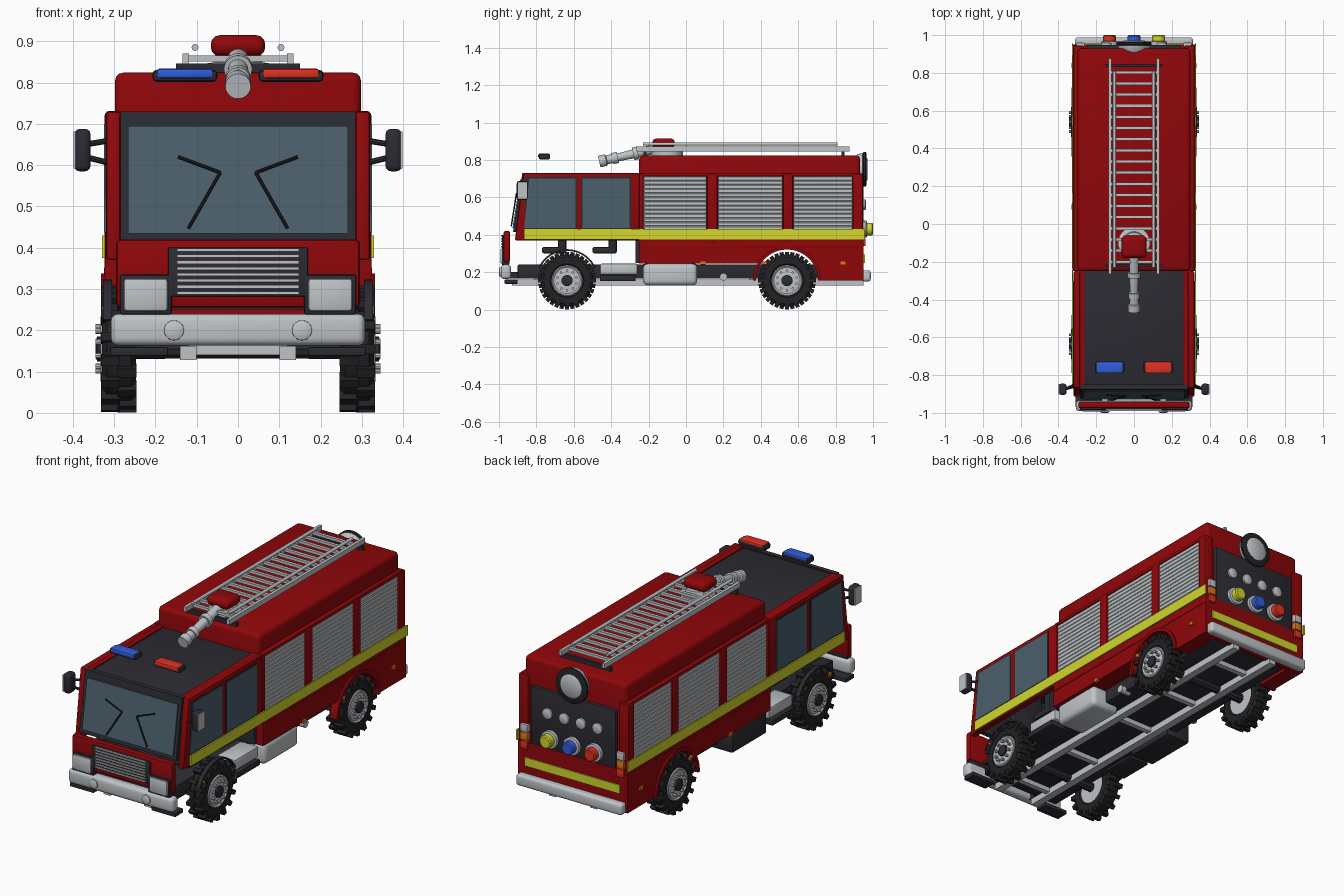
import bpy, bmesh, math
from mathutils import Vector, Matrix

def material(name, r, g, b):
    m = bpy.data.materials.new(name)
    m.diffuse_color = (r, g, b, 1)
    return m

RED = material("body red", 0.28, 0.002, 0.003)
SILVER = material("silver", 0.52, 0.55, 0.57)
DARK = material("dark grey", 0.024, 0.024, 0.032)
BLACK = material("tyre black", 0.016, 0.016, 0.018)
GLASS = material("window glass", 0.07, 0.115, 0.15)
YELLOW = material("stripe yellow", 0.64, 0.68, 0.025)
BLUE = material("beacon blue", 0.03, 0.11, 0.70)
LAMP = material("lamp red", 0.75, 0.03, 0.015)
ORANGE = material("marker orange", 0.75, 0.19, 0.01)

def finish(bm, name, mat):
    bmesh.ops.recalc_face_normals(bm, faces=bm.faces)
    me = bpy.data.meshes.new(name)
    bm.to_mesh(me)
    bm.free()
    me.materials.append(mat)
    ob = bpy.data.objects.new(name, me)
    bpy.context.collection.objects.link(ob)
    return ob

def add_box(bm, x, y, z, m=None):
    s = Matrix.Diagonal((x[1] - x[0], y[1] - y[0], z[1] - z[0], 1))
    t = Matrix.Translation(((x[0] + x[1]) / 2, (y[0] + y[1]) / 2, (z[0] + z[1]) / 2))
    bmesh.ops.create_cube(bm, size=1, matrix=(m or Matrix()) @ t @ s)

def boxes(name, mat, items, bevel=0.0, seg=2):
    bm = bmesh.new()
    for it in items:
        add_box(bm, *it)
    if bevel:
        bmesh.ops.bevel(bm, geom=bm.edges[:], offset=bevel, segments=seg, affect='EDGES', profile=0.5)
    return finish(bm, name, mat)

def box(name, mat, x, y, z, bevel=0.0, seg=2):
    return boxes(name, mat, [(x, y, z)], bevel, seg)

def sx(s, a, b):
    return (a, b) if s > 0 else (-b, -a)

def pair(name, mat, x, y, z, bevel=0.0):
    return boxes(name, mat, [(sx(s, *x), y, z) for s in (1, -1)], bevel)

def prism(name, mat, pts, x, bevel=0.0):
    # extrude a (y, z) outline across x
    bm = bmesh.new()
    f = bm.faces.new([bm.verts.new((x[0], p[0], p[1])) for p in pts])
    r = bmesh.ops.extrude_face_region(bm, geom=[f])
    bmesh.ops.translate(bm, vec=(x[1] - x[0], 0, 0), verts=[v for v in r['geom'] if isinstance(v, bmesh.types.BMVert)])
    if bevel:
        bmesh.ops.bevel(bm, geom=bm.edges[:], offset=bevel, segments=2, affect='EDGES', profile=0.5)
    return finish(bm, name, mat)

def lathe(name, mat, origin, axis, prof, n=32):
    # prof: (distance along axis, radius)
    q = Vector(axis).to_track_quat('Z', 'Y')
    o = Vector(origin)
    bm = bmesh.new()
    rings = [[bm.verts.new(o + q @ Vector((r * math.cos(2 * math.pi * i / n), r * math.sin(2 * math.pi * i / n), d)))
              for i in range(n)] for d, r in prof]
    for a, b in zip(rings, rings[1:]):
        for i in range(n):
            bm.faces.new((a[i], a[(i + 1) % n], b[(i + 1) % n], b[i]))
    bm.faces.new(rings[0])
    bm.faces.new(rings[-1])
    return finish(bm, name, mat)

def rod(name, mat, a, b, r, n=10):
    d = Vector(b) - Vector(a)
    return lathe(name, mat, a, d, [(0, r), (d.length, r)], n)

def arc(cy, cz, r, a0, a1, n=20):
    return [(cy + r * math.cos(math.radians(a0 + (a1 - a0) * i / n)),
             cz + r * math.sin(math.radians(a0 + (a1 - a0) * i / n))) for i in range(n + 1)]

FRONT, REAR, WZ = -0.636, 0.54, 0.155

# wheels with block treads, rims and bolts
for s, side in ((1, "right"), (-1, "left")):
    for cy, end in ((FRONT, "front"), (REAR, "rear")):
        n = f"{end}_{side}_"
        c = (s * 0.247, cy, WZ)
        lathe(n + "tyre", BLACK, c, (s, 0, 0), [(0.015, 0.08), (0, 0.09), (0, 0.125), (0.012, 0.14), (0.07, 0.14),
              (0.082, 0.125), (0.082, 0.09), (0.07, 0.08)], 40)
        bm = bmesh.new()
        for i in range(32):
            m = Matrix.Translation((s * 0.289, cy, WZ)) @ Matrix.Rotation(2 * math.pi * i / 32, 4, 'X')
            add_box(bm, (-0.043, 0.003) if i % 2 else (-0.003, 0.043), (-0.011, 0.011), (0.118, 0.154), m)
        finish(bm, n + "tread", BLACK)
        lathe(n + "rim", SILVER, c, (s, 0, 0), [(0.006, 0.083), (0.083, 0.083), (0.086, 0.078), (0.08, 0.07), (0.083, 0.04)])
        lathe(n + "hub_cap", DARK, c, (s, 0, 0), [(0.08, 0.03), (0.094, 0.03), (0.098, 0.02)], 20)
        for i in range(10):
            a = 2 * math.pi * (i + 0.5) / 10
            lathe(n + "bolt", SILVER, (s * 0.315, cy + 0.053 * math.cos(a), WZ + 0.053 * math.sin(a)), (s, 0, 0),
                  [(0, 0.007), (0.03, 0.007)], 8)
    # mudguards
    prism(f"front_{side}_mudguard", DARK, arc(FRONT, WZ, 0.168, 25, 155) + arc(FRONT, WZ, 0.159, 155, 25), sx(s, 0.305, 0.327))
    prism(f"rear_{side}_wheel_arch", RED, arc(REAR, WZ, 0.183, 0, 180) + arc(REAR, WZ, 0.166, 180, 0), sx(s, 0.29, 0.332))
    rod(f"{side}_axle_stub", DARK, (0, FRONT, WZ), (s * 0.25, FRONT, WZ), 0.025)
    rod(f"{side}_rear_axle_stub", DARK, (0, REAR, WZ), (s * 0.25, REAR, WZ), 0.025)

# chassis
box("chassis_deck", DARK, (-0.235, 0.235), (-0.9, 0.92), (0.165, 0.24), 0.005)
pair("chassis_rail", SILVER, (0.1, 0.14), (-0.93, 0.95), (0.128, 0.162))
boxes("chassis_crossbeams", SILVER, [((-0.12, 0.12), (y - 0.014, y + 0.014), (0.14, 0.165)) for y in (-0.8, -0.42, 0, 0.35, 0.75)])
pair("front_footplate", DARK, (0.17, 0.31), (-0.97, -0.9), (0.138, 0.16), 0.004)
box("fuel_tank", SILVER, (0.15, 0.318), (-0.23, 0.06), (0.13, 0.245), 0.025, 3)
box("battery_box", DARK, (-0.315, -0.17), (-0.23, 0.06), (0.13, 0.245), 0.01)
pair("cab_step_box", SILVER, (0.2, 0.305), (-0.46, -0.26), (0.187, 0.245), 0.008)
pair("cab_step", DARK, (0.2, 0.32), (-0.46, -0.27), (0.152, 0.183), 0.005)
lathe("exhaust_outlet", SILVER, (0.2, 0.2, 0.175), (1, 0, 0), [(0, 0.02), (0.06, 0.02)], 16)

# equipment body
box("equipment_body", RED, (-0.298, 0.298), (-0.25, 0.93), (0.34, 0.824), 0.02, 3)
skirt = [(-0.25, 0.375), (-0.25, 0.245)] + [(REAR - 0.172, 0.245)] + arc(REAR, WZ, 0.172, 148, 0) + \
        [(0.72, 0.155), (0.95, 0.155), (0.95, 0.375)]
for s in (1, -1):
    prism("side_skirt", RED, skirt, sx(s, 0.24, 0.322))
box("rear_lower_body", RED, (-0.3, 0.3), (0.915, 0.95), (0.155, 0.375))
pair("body_top_rail", RED, (0.28, 0.32), (-0.25, 0.935), (0.712, 0.731), 0.006)
pair("body_bottom_rail", RED, (0.28, 0.325), (-0.25, 0.95), (0.33, 0.355), 0.005)
for a, b in ((-0.25, -0.228), (0.112, 0.168), (0.518, 0.572), (0.892, 0.945)):
    pair("body_post", RED, (0.265, 0.323), (a, b), (0.34, 0.728), 0.007)

# roller shutters made of slats
for a, b in ((-0.226, 0.11), (0.17, 0.516), (0.574, 0.89)):
    pair("shutter_backing", SILVER, (0.295, 0.313), (a, b), (0.355, 0.715))
    boxes("shutter_slats", SILVER, [(sx(s, 0.3, 0.316), (a, b), (0.357 + i * 0.0222, 0.3775 + i * 0.0222))
                                    for s in (1, -1) for i in range(16)], 0.003, 1)

# yellow stripes and orange markers
pair("side_stripe", YELLOW, (0.322, 0.329), (-0.865, 0.955), (0.375, 0.43))
box("rear_stripe", YELLOW, (-0.28, 0.28), (0.948, 0.956), (0.25, 0.295))
for y in (0.09, 0.42, 0.84, -0.74):
    pair("side_marker", ORANGE, (0.315, 0.33), (y - 0.013, y + 0.013), (0.24, 0.258))

# cab shell
side = [(-0.915, 0.37), (-0.868, 0.73), (-0.25, 0.73), (-0.25, 0.37)]
for s in (1, -1):
    prism("cab_side", RED, side, sx(s, 0.285, 0.32), 0.008)
    prism("cab_front_window", GLASS, [(-0.865, 0.437), (-0.838, 0.7), (-0.592, 0.7), (-0.592, 0.437)], sx(s, 0.317, 0.324))
    prism("cab_rear_window", GLASS, [(-0.553, 0.437), (-0.553, 0.7), (-0.302, 0.7), (-0.302, 0.437)], sx(s, 0.317, 0.324))
for y0, y1 in ((-0.86, -0.584), (-0.561, -0.294)):
    pair("window_surround", DARK, (0.316, 0.3215), (y0, y1), (0.43, 0.708))
box("cab_roof", DARK, (-0.262, 0.262), (-0.86, -0.25), (0.695, 0.722), 0.004)
pair("cab_roof_edge", RED, (0.262, 0.29), (-0.865, -0.25), (0.69, 0.727))
prism("windscreen_frame", DARK, [(-0.925, 0.415), (-0.875, 0.73), (-0.85, 0.73), (-0.9, 0.415)], (-0.285, 0.285))
slope = lambda z: -0.925 + (z - 0.415) * 0.05 / 0.315
prism("windscreen", GLASS, [(slope(0.435) - 0.006, 0.435), (slope(0.695) - 0.006, 0.695), (slope(0.695) + 0.002, 0.695),
                            (slope(0.435) + 0.002, 0.435)], (-0.267, 0.267))
box("cab_rear_wall", DARK, (-0.285, 0.285), (-0.27, -0.25), (0.25, 0.72))
for y in (-0.77, -0.5):
    pair("seat_cushion", DARK, (0.07, 0.25), (y, y + 0.13), (0.3, 0.335), 0.01)
    pair("seat_back", DARK, (0.07, 0.25), (y + 0.085, y + 0.13), (0.31, 0.6), 0.01)

# wipers and mirrors
for s in (1, -1):
    p = [(s * x, slope(z) - 0.014, z) for x, z in ((0.145, 0.62), (0.043, 0.582), (0.12, 0.447))]
    rod("wiper_blade", BLACK, p[0], p[1], 0.004, 8)
    rod("wiper_arm", BLACK, p[1], p[2], 0.004, 8)
    box("mirror", DARK, sx(s, 0.357, 0.397), (-0.905, -0.845), (0.585, 0.688), 0.014, 3)
    box("mirror_plate", SILVER, sx(s, 0.393, 0.399), (-0.902, -0.848), (0.592, 0.681))
    rod("mirror_arm_top", DARK, (s * 0.31, -0.85, 0.66), (s * 0.37, -0.875, 0.65), 0.007, 8)
    rod("mirror_arm_bottom", DARK, (s * 0.31, -0.86, 0.605), (s * 0.37, -0.875, 0.62), 0.007, 8)

# front fascia, grille, lights, bumper
box("front_fascia", RED, (-0.295, 0.295), (-0.975, -0.94), (0.255, 0.42), 0.01)
box("grille_frame", DARK, (-0.17, 0.17), (-0.984, -0.96), (0.282, 0.4), 0.004)
boxes("grille_bars", SILVER, [((-0.148, 0.148), (-0.99, -0.98), (0.287 + i * 0.0148, 0.2945 + i * 0.0148)) for i in range(8)])
pair("headlight_housing", DARK, (0.16, 0.286), (-0.985, -0.945), (0.238, 0.335), 0.006)
pair("headlight", SILVER, (0.17, 0.277), (-0.993, -0.96), (0.246, 0.326), 0.008)
box("front_bumper", SILVER, (-0.308, 0.308), (-0.99, -0.935), (0.163, 0.24), 0.018, 3)
pair("bumper_bracket", DARK, (0.1, 0.14), (-0.95, -0.89), (0.165, 0.2))
for s in (1, -1):
    lathe("fog_lamp", SILVER, (s * 0.155, -0.98, 0.2), (0, -1, 0), [(0, 0.025), (0.016, 0.024), (0.02, 0.016)], 20)

# roof beacons
pair("beacon_base", DARK, (0.05, 0.207), (-0.787, -0.727), (0.802, 0.831), 0.01)
box("blue_beacon", BLUE, (-0.197, -0.06), (-0.79, -0.728), (0.81, 0.834), 0.007)
box("red_beacon", LAMP, (0.06, 0.197), (-0.79, -0.728), (0.81, 0.834), 0.007)

# water cannon
lathe("cannon_base", SILVER, (0, -0.1, 0.82), (0, 0, 1), [(0, 0.085), (0.025, 0.085), (0.029, 0.06), (0.05, 0.055)])
box("cannon_housing", RED, (-0.066, 0.066), (-0.18, -0.06), (0.864, 0.915), 0.022, 3)
lathe("cannon_barrel", SILVER, (0, -0.15, 0.862), (0, -0.31, -0.07), [(0, 0.025), (0.11, 0.025), (0.11, 0.034), (0.135, 0.034),
      (0.135, 0.024), (0.22, 0.021), (0.22, 0.03), (0.25, 0.03), (0.25, 0.024), (0.28, 0.024), (0.285, 0.031), (0.322, 0.031)], 24)

# ladder
pair("ladder_lower_rail", SILVER, (0.119, 0.135), (-0.265, 0.875), (0.845, 0.871))
for s in (1, -1):
    rod("ladder_upper_rail", SILVER, (s * 0.104, -0.23, 0.885), (s * 0.104, 0.81, 0.885), 0.0085, 12)
boxes("ladder_rungs", SILVER, [((-0.127, 0.127), (-0.208 + i * 0.059, -0.192 + i * 0.059), (0.851, 0.866)) for i in range(18)])
boxes("ladder_mounts", DARK, [((-0.15, 0.15), (y - 0.008, y + 0.008), (0.82, 0.846)) for y in (-0.22, 0.84)])

# rear equipment panel, hose couplings and lamps
box("pump_panel", DARK, (-0.25, 0.25), (0.92, 0.948), (0.36, 0.68), 0.004)
for x, mat, n in ((0.13, YELLOW, "yellow"), (0, BLUE, "blue"), (-0.13, LAMP, "red")):
    lathe(n + "_coupling_ring", SILVER, (x, 0.94, 0.43), (0, 1, 0), [(0, 0.046), (0.025, 0.046), (0.028, 0.035)], 24)
    lathe(n + "_coupling_cap", mat, (x, 0.96, 0.43), (0, 1, 0), [(0, 0.034), (0.035, 0.034), (0.04, 0.028)], 24)
for i in range(4):
    lathe("pump_gauge", SILVER, (-0.147 + i * 0.098, 0.94, 0.56), (0, 1, 0), [(0, 0.028), (0.018, 0.028), (0.022, 0.022)], 20)
lathe("rear_lamp_shell", SILVER, (0, 0.87, 0.75), (0, 1, 0), [(0, 0.04), (0.05, 0.082), (0.08, 0.086)])
lathe("rear_lamp_rim", BLACK, (0, 0.945, 0.75), (0, 1, 0), [(0, 0.086), (0.004, 0.092), (0.016, 0.092), (0.02, 0.084)])
lathe("rear_lamp", SILVER, (0, 0.945, 0.75), (0, 1, 0), [(0, 0.062), (0.021, 0.062), (0.026, 0.054)])
for z, mat in ((0.43, SILVER), (0.385, ORANGE), (0.34, LAMP)):
    pair("tail_lamp", mat, (0.262, 0.304), (0.935, 0.96), (z, z + 0.04), 0.003)
box("rear_bumper", SILVER, (-0.312, 0.312), (0.94, 0.988), (0.15, 0.21), 0.014, 3)

# smooth shading with sharp edges kept
for ob in bpy.context.collection.objects:
    ob.select_set(True)
    bpy.context.view_layer.objects.active = ob
bpy.ops.object.shade_smooth_by_angle(angle=math.radians(35))
